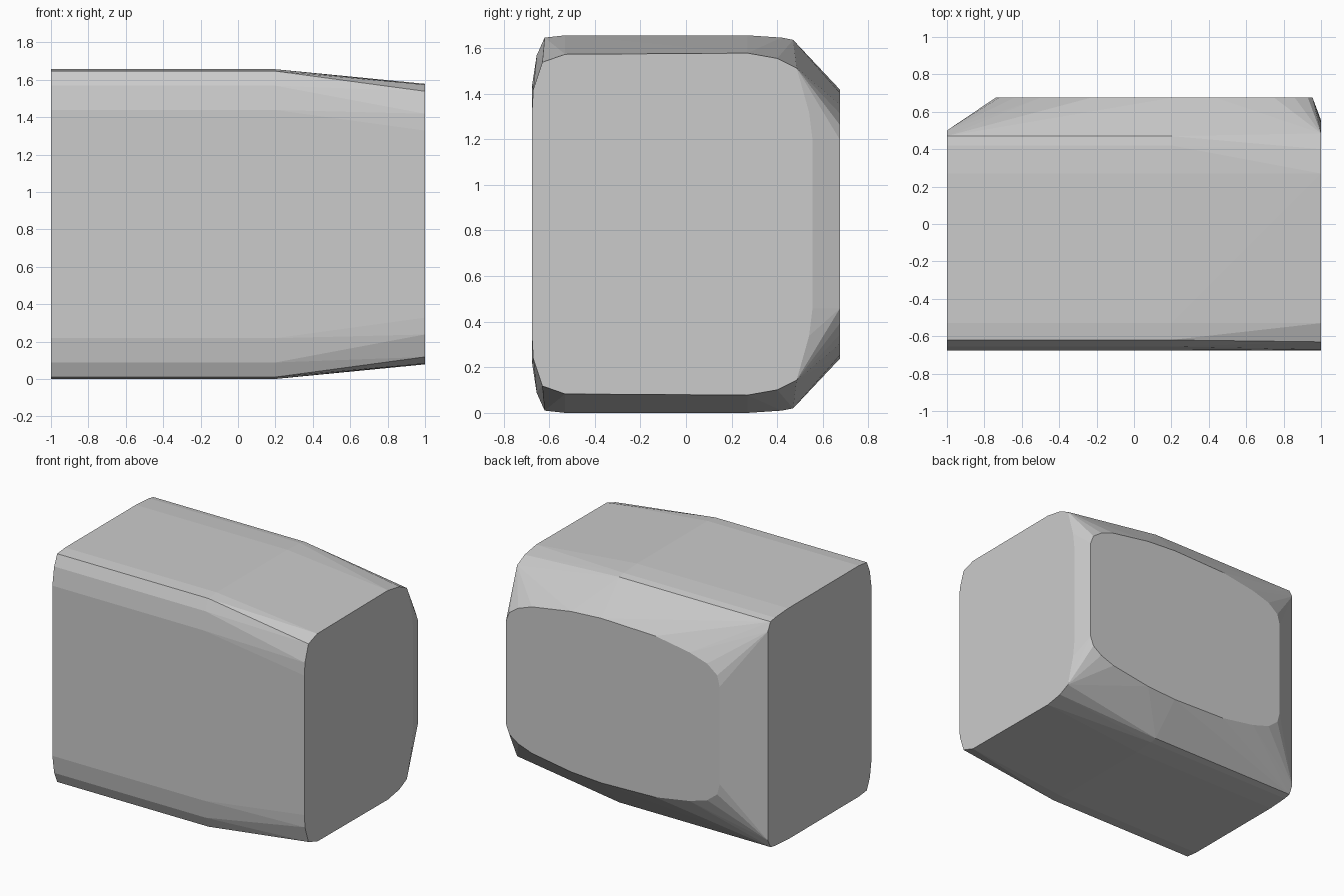
import bpy, bmesh

if "Cube" in bpy.data.objects:
    bpy.data.objects.remove(bpy.data.objects["Cube"])

MID = 0.83  # body is mirrored about this height

# Upper half of the full-height cross-section (y, z)
full = [(-0.675, 1.44), (-0.655, 1.57), (-0.62, 1.648), (-0.53, 1.658),
        (0.27, 1.658), (0.42, 1.648), (0.47, 1.638)]
# Upper half of the tapered right end (y, z)
taper = [(-0.675, 1.33), (-0.67, 1.42), (-0.63, 1.54), (-0.53, 1.575),
         (0.27, 1.58), (0.40, 1.557), (0.485, 1.515), (0.54, 1.32), (0.555, 1.2)]
# Upper half of the rounded flat back panel (x, z)
back = [(-0.74, 1.18), (-0.72, 1.257), (-0.64, 1.32), (-0.5, 1.363),
        (-0.23, 1.408), (0.2, 1.42), (0.44, 1.405), (0.75, 1.355),
        (0.86, 1.315), (0.93, 1.265), (0.955, 1.2)]

points = [(x, y, z) for x in (-1.0, 0.2) for y, z in full]
points += [(-1.0, 0.5, 1.58)]
points += [(1.0, y, z) for y, z in taper]
points += [(x, 0.675, z) for x, z in back]
points += [(x, y, 2 * MID - z) for x, y, z in points]

# Faceted block skinned around the outlines
bm = bmesh.new()
for p in points:
    bm.verts.new(p)
res = bmesh.ops.convex_hull(bm, input=bm.verts)
unused = {g for g in res["geom_interior"] + res["geom_unused"]
          if isinstance(g, bmesh.types.BMVert)}
bmesh.ops.delete(bm, geom=list(unused), context='VERTS')
bmesh.ops.dissolve_limit(bm, angle_limit=0.005, verts=bm.verts, edges=bm.edges)
bmesh.ops.recalc_face_normals(bm, faces=bm.faces)
zmin = min(v.co.z for v in bm.verts)
bmesh.ops.translate(bm, verts=bm.verts, vec=(0, 0, -zmin))

mesh = bpy.data.meshes.new("rounded_block")
bm.to_mesh(mesh)
bm.free()
block = bpy.data.objects.new("rounded_block", mesh)
bpy.context.collection.objects.link(block)
